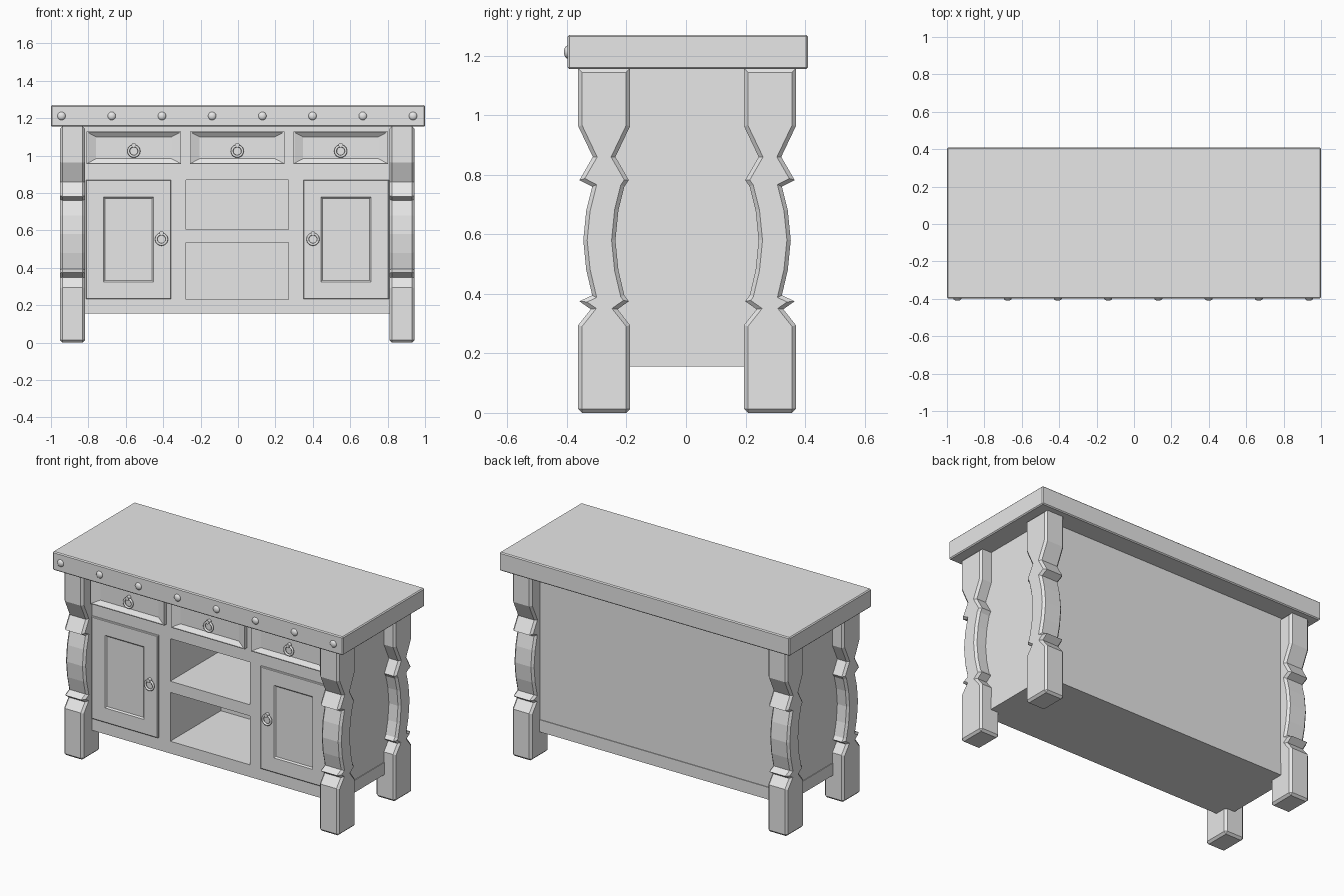
import bpy, bmesh, math
from mathutils import Matrix, Vector

if "Cube" in bpy.data.objects:
    bpy.data.objects.remove(bpy.data.objects["Cube"])

grey = bpy.data.materials.new("plain_grey")
grey.use_nodes = True
grey.diffuse_color = (0.8, 0.8, 0.8, 1)
grey.node_tree.nodes["Principled BSDF"].inputs["Base Color"].default_value = (0.8, 0.8, 0.8, 1)

MID = -0.004        # centre line of the cabinet and legs
FRONT = -0.268      # cabinet face
BACK = 0.287


def finish(bm, name, smooth=False):
    bmesh.ops.recalc_face_normals(bm, faces=bm.faces)
    mesh = bpy.data.meshes.new(name)
    bm.to_mesh(mesh)
    bm.free()
    mesh.materials.append(grey)
    ob = bpy.data.objects.new(name, mesh)
    bpy.context.collection.objects.link(ob)
    if smooth:
        mesh.shade_smooth()


def box(name, x0, x1, y0, y1, z0, z1, bevel=0):
    bm = bmesh.new()
    size = Vector((x1 - x0, y1 - y0, z1 - z0))
    centre = Vector((x0 + x1, y0 + y1, z0 + z1)) / 2
    bmesh.ops.create_cube(bm, size=1, matrix=Matrix.Translation(centre) @ Matrix.Diagonal(size).to_4x4())
    if bevel:
        bmesh.ops.bevel(bm, geom=bm.edges[:], offset=bevel, segments=1, affect="EDGES")
    finish(bm, name)


def panel(name, x0, x1, z0, z1, steps):
    """Loft nested rectangles; each step is (side inset, top inset, y)."""
    bm = bmesh.new()
    rings = []
    for dx, dz, y in steps:
        corners = ((x0 + dx, z0 + dz), (x1 - dx, z0 + dz), (x1 - dx, z1 - dz), (x0 + dx, z1 - dz))
        rings.append([bm.verts.new((x, y, z)) for x, z in corners])
    for a, b in zip(rings, rings[1:]):
        for i in range(4):
            j = (i + 1) % 4
            bm.faces.new((a[i], a[j], b[j], b[i]))
    bm.faces.new(rings[0])
    bm.faces.new(rings[-1])
    finish(bm, name)


def ring_pull(name, x, y, z, base):
    """Hanging ring with a short round post above it."""
    bpy.ops.mesh.primitive_torus_add(major_radius=0.028, minor_radius=0.007, major_segments=24,
                                     minor_segments=8, location=(x, y, z), rotation=(math.pi / 2, 0, 0))
    ring = bpy.context.object
    ring.name = name + "_ring"
    ring.data.materials.append(grey)
    bpy.ops.object.shade_smooth()
    depth = base - y + 0.012
    bpy.ops.mesh.primitive_cylinder_add(vertices=12, radius=0.012, depth=depth,
                                        location=(x, base - depth / 2, z + 0.032), rotation=(math.pi / 2, 0, 0))
    post = bpy.context.object
    post.name = name + "_post"
    post.data.materials.append(grey)
    bpy.ops.object.shade_smooth_by_angle(angle=math.radians(40))


# Turned-look leg: outer edge going up, inner edge derived from it
NECK_LOW = [(0.087, 0), (0.087, 0.295), (0.045, 0.348), (0.083, 0.375)]
BULGE = [(0.040, 0.395), (0.060, 0.48), (0.070, 0.58), (0.060, 0.68), (0.040, 0.76)]
NECK_HIGH = [(0.083, 0.782), (0.038, 0.86), (0.087, 0.963), (0.087, 1.157)]


def leg(name, x, y, out):
    outer = NECK_LOW + BULGE + NECK_HIGH
    inner = [(-w, z) for w, z in NECK_LOW] + [(w - 0.108, z) for w, z in BULGE] + [(-w, z) for w, z in NECK_HIGH]
    outline = outer + inner[::-1]
    bm = bmesh.new()
    caps = []
    for side in (-0.0675, 0.0675):
        caps.append([bm.verts.new((x + side, y + out * w, z)) for w, z in outline])
    for i in range(len(outline)):
        j = (i + 1) % len(outline)
        bm.faces.new((caps[0][i], caps[0][j], caps[1][j], caps[1][i]))
    ends = [bm.faces.new(c) for c in caps]
    bmesh.ops.recalc_face_normals(bm, faces=bm.faces)
    edges = {e for f in ends for e in f.edges}
    edges |= {e for e in bm.edges if all(v.co.z < 0.001 for v in e.verts)}
    bmesh.ops.bevel(bm, geom=list(edges), offset=0.013, segments=1, affect="EDGES")
    finish(bm, name)


for sx, side in ((1, "left"), (-1, "right")):
    for sy, end in ((-1, "front"), (1, "back")):
        leg(f"{end}_{side}_leg", MID + sx * 0.881, 0.0035 + sy * 0.2785, sy)

# Table top and its row of studs
box("table_top", -1, 1, -0.398, 0.409, 1.155, 1.27, 0.006)
for i in range(8):
    bm = bmesh.new()
    spot = Matrix.Translation((MID + (i - 3.5) * 0.2685, -0.397, 1.212))
    bmesh.ops.create_uvsphere(bm, u_segments=16, v_segments=10, radius=0.022,
                              matrix=spot @ Matrix.Diagonal((1, 0.6, 1, 1)))
    finish(bm, f"stud_{i + 1}", True)

# Cabinet carcass with two open shelves in the middle
HALF, OPEN = 0.877, 0.275
TRIM = 0.004
box("plinth", MID - HALF, MID + HALF, FRONT, BACK, 0.155, 0.231)
for sx, side in ((1, "left"), (-1, "right")):
    a, b = sorted((MID + sx * OPEN, MID + sx * (HALF - TRIM)))
    box(f"{side}_cupboard", a, b, FRONT, BACK - TRIM, 0.231, 1.157)
box("shelf", MID - OPEN, MID + OPEN, FRONT, 0.23, 0.535, 0.605)
box("drawer_case", MID - OPEN, MID + OPEN, FRONT, 0.23, 0.87, 1.157)
box("back_panel", MID - OPEN, MID + OPEN, 0.23, BACK - TRIM, 0.231, 1.157)

# Drawers with sunken sloping fronts
for i, side in enumerate(("right", "middle", "left")):
    x = MID + (i - 1) * 0.553
    panel(f"{side}_drawer", x - 0.253, x + 0.253, 0.954, 1.13,
          [(0, 0, FRONT + 0.01), (0, 0, -0.293), (0.005, 0.005, -0.293), (0.052, 0.03, -0.273)])
    ring_pull(f"{side}_drawer", x, -0.285, 1.024, -0.271)

# Cupboard doors with recessed panels
for sx, side in ((1, "left"), (-1, "right")):
    a, b = sorted((MID + sx * 0.353, MID + sx * 0.81))
    panel(f"{side}_door", a, b, 0.233, 0.87,
          [(0, 0, FRONT + 0.01), (0, 0, -0.277), (0.004, 0.004, -0.28), (0.095, 0.092, -0.28),
           (0.103, 0.1, -0.272), (0.113, 0.11, -0.272)])
    ring_pull(f"{side}_door", MID + sx * 0.405, -0.289, 0.553, -0.278)
